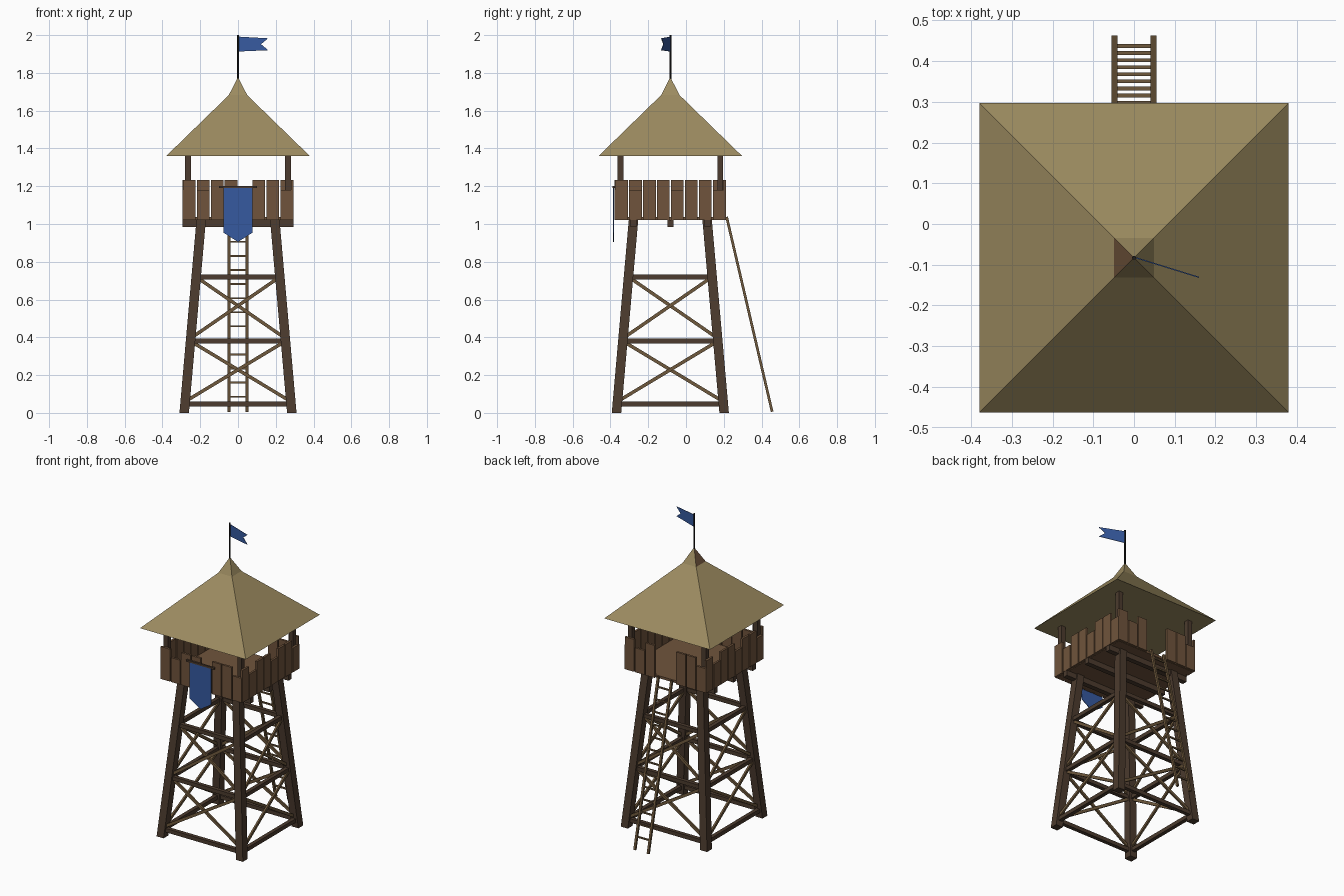
import bpy, bmesh, math
from mathutils import Vector, Matrix

if "Cube" in bpy.data.objects:
    bpy.data.objects.remove(bpy.data.objects["Cube"])

CY = -0.083          # tower centre in y


def mat(name, r, g, b):
    m = bpy.data.materials.new(name)
    lin = [((c / 255 + 0.055) / 1.055) ** 2.4 for c in (r, g, b)]
    m.diffuse_color = (*lin, 1)
    m.use_nodes = True
    m.node_tree.nodes["Principled BSDF"].inputs["Base Color"].default_value = m.diffuse_color
    return m


DARK = mat("dark timber", 76, 59, 46)
PLANK = mat("plank brown", 112, 84, 60)
BRACE = mat("brace brown", 110, 88, 60)
THATCH = mat("thatch", 156, 139, 96)
BLUE = mat("banner blue", 54, 90, 160)
IRON = mat("black iron", 30, 28, 26)


def finish(name, bm, *mats):
    bmesh.ops.recalc_face_normals(bm, faces=bm.faces[:])
    me = bpy.data.meshes.new(name)
    bm.to_mesh(me)
    bm.free()
    for m in mats:
        me.materials.append(m)
    ob = bpy.data.objects.new(name, me)
    bpy.context.collection.objects.link(ob)
    return ob


def box(bm, lo, hi):
    lo, hi = Vector(lo), Vector(hi)
    m = Matrix.Translation((lo + hi) / 2) @ Matrix.Diagonal((*(hi - lo), 1))
    bmesh.ops.create_cube(bm, size=1, matrix=m)


def beam(bm, a, b, w, d, side=(1, 0, 0)):
    """Box from a to b, w wide along side and d deep across it."""
    a, b, x = Vector(a), Vector(b), Vector(side)
    z = (b - a).normalized()
    x = (x - z * x.dot(z)).normalized()
    y = z.cross(x)
    rot = Matrix((x, y, z)).transposed().to_4x4()
    m = Matrix.Translation((a + b) / 2) @ rot @ Matrix.Diagonal((w, d, (b - a).length, 1))
    bmesh.ops.create_cube(bm, size=1, matrix=m)


def four_sides(bm):
    """Repeat the front side round the tower, then move it into place."""
    src = bm.verts[:] + bm.edges[:] + bm.faces[:]
    for i in (1, 2, 3):
        new = bmesh.ops.duplicate(bm, geom=src)["geom"]
        bmesh.ops.rotate(bm, verts=[v for v in new if isinstance(v, bmesh.types.BMVert)],
                         matrix=Matrix.Rotation(i * math.pi / 2, 3, 'Z'))
    bmesh.ops.translate(bm, verts=bm.verts[:], vec=(0, CY, 0))


def leg(z):
    return 0.285 - 0.09 * z / 1.02


# Leaning legs with level ends
bm = bmesh.new()
r = 0.025
rings = [[bm.verts.new((leg(z) + sx * r, -leg(z) + sy * r, z))
          for sx, sy in ((-1, -1), (1, -1), (1, 1), (-1, 1))] for z in (0, 1.02)]
bm.faces.new(rings[0])
bm.faces.new(rings[1])
for i in range(4):
    j = (i + 1) % 4
    bm.faces.new((rings[0][i], rings[0][j], rings[1][j], rings[1][i]))
four_sides(bm)
finish("legs", bm, DARK)

# Level rails between the legs
bm = bmesh.new()
for z in (0.047, 0.38, 0.72):
    q = leg(z)
    box(bm, (-q, -q - 0.0125, z - 0.0125), (q, -q + 0.0125, z + 0.0125))
four_sides(bm)
finish("level_rails", bm, DARK)

# Crossed braces
bm = bmesh.new()
for z0, z1 in ((0.06, 0.38), (0.395, 0.72)):
    for s, off in ((-1, -0.005), (1, 0.005)):
        p, q = leg(z0), leg(z1)
        beam(bm, (s * p, -p + off, z0), (-s * q, -q + off, z1), 0.012, 0.018, (0, 1, 0))
four_sides(bm)
finish("cross_braces", bm, BRACE)

# Joists under the deck
bm = bmesh.new()
for y in (-0.196, 0, 0.196):
    box(bm, (-0.295, CY + y - 0.016, 0.985), (0.295, CY + y + 0.016, 1.02))
finish("joists", bm, DARK)

# Deck
bm = bmesh.new()
box(bm, (-0.28, CY - 0.28, 1.02), (0.28, CY + 0.28, 1.036))
finish("deck", bm, PLANK)

# Parapet planks, every third one shorter, with an opening above the ladder
bm = bmesh.new()
pitch = 0.59 / 8
for side in range(4):
    rot = Matrix.Translation((0, CY, 0)) @ Matrix.Rotation(side * math.pi / 2, 4, 'Z')
    for i in range(8):
        if side == 2 and i in (3, 4):
            continue
        x = -0.295 + pitch * (i + 0.5)
        top = 1.18 if i % 3 == 1 else 1.232
        m = rot @ Matrix.Translation((x, -0.288, (1.022 + top) / 2))
        bmesh.ops.create_cube(bm, size=1, matrix=m @ Matrix.Diagonal((0.067, 0.014, top - 1.022, 1)))
finish("parapet_planks", bm, PLANK)

# Roof posts
bm = bmesh.new()
box(bm, (0.249, -0.28, 1.03), (0.28, -0.249, 1.365))
four_sides(bm)
finish("roof_posts", bm, DARK)


def pyramid(bm, half, z0, top_half, z1):
    c = ((-1, -1), (1, -1), (1, 1), (-1, 1))
    lo = [bm.verts.new((half * x, CY + half * y, z0)) for x, y in c]
    bm.faces.new(lo)
    if top_half:
        hi = [bm.verts.new((top_half * x, CY + top_half * y, z1)) for x, y in c]
        bm.faces.new(hi)
    else:
        hi = [bm.verts.new((0, CY, z1))] * 4
    for i in range(4):
        j = (i + 1) % 4
        bm.faces.new((lo[i], lo[j], hi[j], hi[i]) if top_half else (lo[i], lo[j], hi[i]))


# Roof and its steeper cap, one cap face in plank brown
bm = bmesh.new()
pyramid(bm, 0.38, 1.36, 0.046, 1.685)
finish("roof", bm, THATCH)
bm = bmesh.new()
pyramid(bm, 0.05, 1.68, 0, 1.778)
cap = finish("roof_cap", bm, THATCH, PLANK)
for f in cap.data.polygons:
    f.material_index = 1 if f.normal.x < -0.5 else 0

# Ladder leaning on the back
foot, head = Vector((0, 0.456, 0.006)), Vector((0, 0.215, 1.038))
bm = bmesh.new()
for s in (-0.048, 0.048):
    off = Vector((s, 0, 0))
    beam(bm, foot + off, head + off, 0.014, 0.014)
for i in range(13):
    p = foot.lerp(head, (0.08 + 0.0745 * i) / 1.032)
    beam(bm, p - Vector((0.048, 0, 0)), p + Vector((0.048, 0, 0)), 0.009, 0.009, (0, 1, 0))
finish("ladder", bm, BRACE)


def cloth(name, pts, thick):
    bm = bmesh.new()
    f = bm.faces.new([bm.verts.new(p) for p in pts])
    ex = bmesh.ops.extrude_face_region(bm, geom=[f])["geom"]
    bmesh.ops.translate(bm, verts=[v for v in ex if isinstance(v, bmesh.types.BMVert)],
                        vec=(0, thick, 0))
    finish(name, bm, BLUE)


# Hanging banner and its rod
yb = CY - 0.303
cloth("banner", [(x, yb, z) for x, z in
                 ((-0.078, 1.198), (0.078, 1.198), (0.078, 0.955), (0, 0.905), (-0.078, 0.955))], 0.004)
bm = bmesh.new()
box(bm, (-0.1, yb - 0.004, 1.19), (0.1, yb + 0.008, 1.202))
finish("banner_rod", bm, DARK)

# Flagpole and swallowtail flag
bm = bmesh.new()
bmesh.ops.create_cone(bm, cap_ends=True, segments=8, radius1=0.005, radius2=0.005, depth=0.25,
                      matrix=Matrix.Translation((0, CY, 1.875)))
finish("flagpole", bm, IRON)
cloth("flag", [(x, CY - 0.31 * x, z) for x, z in
               ((0, 1.992), (0.16, 1.983), (0.122, 1.952), (0.16, 1.92), (0, 1.913))], 0.003)
